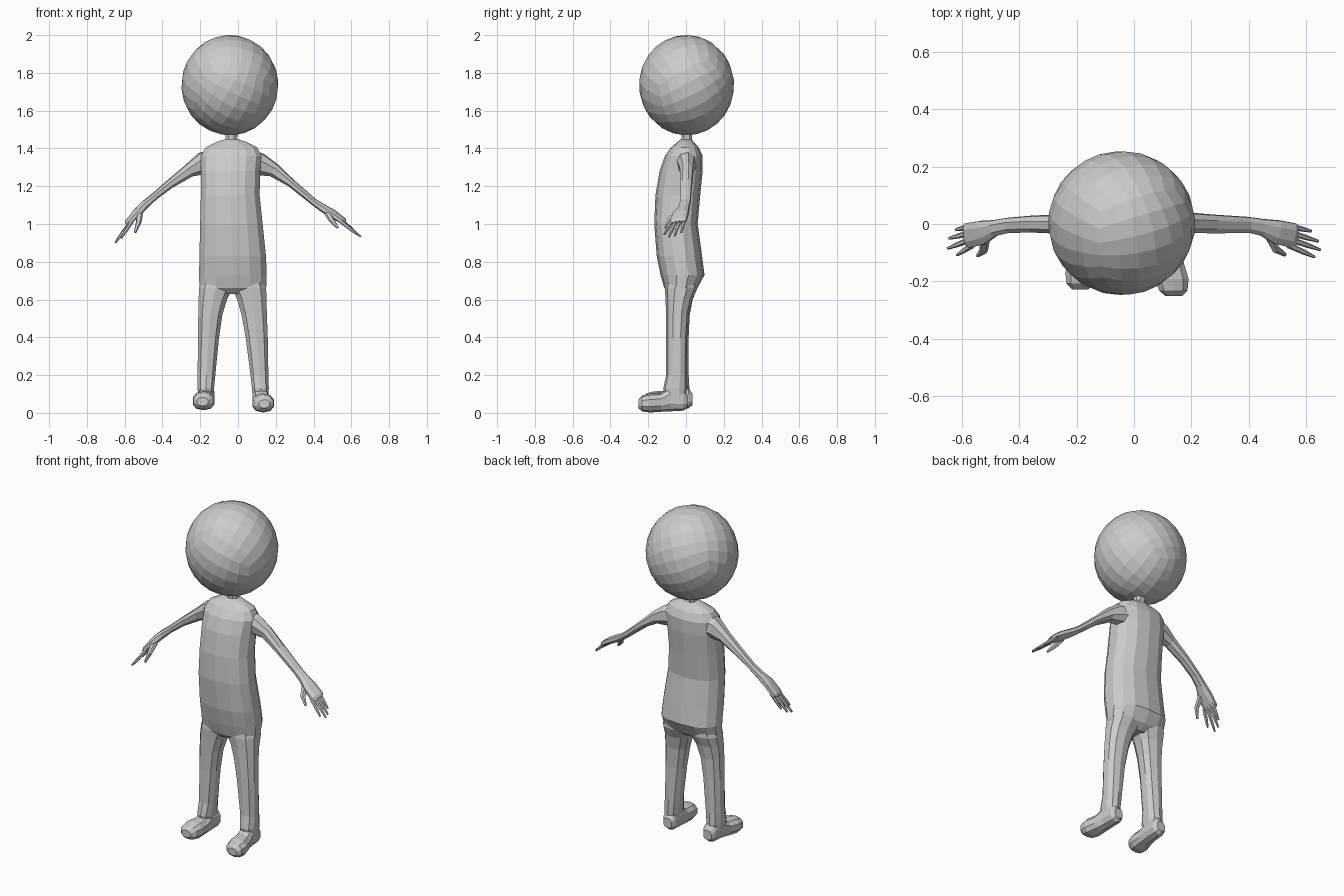
import bpy, bmesh
from math import sin, cos, pi, tan, copysign
from mathutils import Vector, Euler


def make_object(name, bm):
    bmesh.ops.recalc_face_normals(bm, faces=bm.faces)
    me = bpy.data.meshes.new(name)
    bm.to_mesh(me)
    bm.free()
    ob = bpy.data.objects.new(name, me)
    bpy.context.collection.objects.link(ob)
    return ob


def loft(name, rings, n=10, power=0.85):
    """Skin rings of (centre, u, v) into a closed, flat-faced solid."""
    bm = bmesh.new()
    loops = []
    for c, u, v in rings:
        loop = []
        for i in range(n):
            a = 2 * pi * (i + 0.5) / n
            ca, sa = (copysign(abs(t) ** power, t) for t in (cos(a), sin(a)))
            loop.append(bm.verts.new(Vector(c) + u * ca + v * sa))
        loops.append(loop)
    for a, b in zip(loops, loops[1:]):
        for i in range(n):
            j = (i + 1) % n
            bm.faces.new((a[i], a[j], b[j], b[i]))
    bm.faces.new(loops[0])
    bm.faces.new(loops[-1])
    return make_object(name, bm)


def column(name, rows, n=12, power=0.85):
    """Rows of (z, x0, x1, y0, y1)."""
    return loft(name, [(((x0 + x1) / 2, (y0 + y1) / 2, z), Vector(((x1 - x0) / 2, 0, 0)),
                        Vector((0, (y1 - y0) / 2, 0))) for z, x0, x1, y0, y1 in rows], n, power)


def limb(name, pts, n=8, side=Vector((0, 1, 0.2))):
    """Points of (x, y, z, thickness radius, sideways radius)."""
    ps = [Vector(p[:3]) for p in pts]
    rings = []
    for i, p in enumerate(pts):
        t = (ps[min(i + 1, len(ps) - 1)] - ps[max(i - 1, 0)]).normalized()
        v = (side - t * side.dot(t)).normalized()
        rings.append((ps[i], t.cross(v) * p[3], v * p[4]))
    return loft(name, rings, n)


parts = []

# torso with sloping shoulders and rounded seat
torso = column("body", [
    (0.63, -0.17, 0.11, -0.085, 0.02),
    (0.66, -0.208, 0.153, -0.115, 0.06),
    (0.73, -0.21, 0.156, -0.135, 0.098),
    (0.83, -0.208, 0.152, -0.155, 0.085),
    (1.0, -0.204, 0.134, -0.168, 0.062),
    (1.15, -0.2, 0.118, -0.162, 0.075),
    (1.28, -0.2, 0.12, -0.14, 0.088),
    (1.36, -0.2, 0.128, -0.112, 0.088),
    (1.405, -0.175, 0.105, -0.08, 0.068),
    (1.435, -0.115, 0.045, -0.045, 0.04),
    (1.447, -0.075, 0.005, -0.03, 0.032)], 14)

# neck
parts.append(column("neck", [(1.40, -0.075, 0.005, -0.03, 0.035),
                             (1.455, -0.068, -0.002, -0.026, 0.034),
                             (1.50, -0.072, 0.0, -0.03, 0.036)], 8))

# legs: rows of (z, outer x, inner x, front y, back y)
for name, rows in {
    "left_leg": [(0.06, -0.21, -0.13, -0.10, 0.015), (0.13, -0.216, -0.125, -0.115, 0.018),
                 (0.2, -0.216, -0.118, -0.10, 0.014), (0.4, -0.214, -0.098, -0.10, 0.014),
                 (0.52, -0.213, -0.08, -0.105, 0.02), (0.6, -0.212, -0.055, -0.108, 0.035),
                 (0.66, -0.209, -0.026, -0.112, 0.06), (0.74, -0.18, -0.03, -0.10, 0.06)],
    "right_leg": [(0.06, 0.08, 0.16, -0.11, 0.0), (0.13, 0.072, 0.165, -0.12, 0.004),
                  (0.2, 0.064, 0.163, -0.105, 0.004), (0.4, 0.038, 0.16, -0.105, 0.006),
                  (0.52, 0.016, 0.156, -0.106, 0.015), (0.6, -0.008, 0.154, -0.108, 0.032),
                  (0.66, -0.034, 0.153, -0.112, 0.06), (0.74, -0.03, 0.13, -0.10, 0.06)],
}.items():
    parts.append(column(name, rows, 10))

# feet: heel to toe rows of (y, x shift, half width, z0, z1)
foot_rows = [(0.012, 0.0, 0.028, 0.03, 0.09), (-0.01, 0.0, 0.042, 0.012, 0.12),
             (-0.08, 0.002, 0.045, 0.008, 0.14), (-0.13, 0.008, 0.05, 0.006, 0.105),
             (-0.19, 0.016, 0.06, 0.002, 0.102), (-0.23, 0.02, 0.052, 0.008, 0.092),
             (-0.25, 0.022, 0.03, 0.025, 0.07)]
for name, x, dy, lift, s in (("left_foot", -0.166, 0.022, 0.012, -1), ("right_foot", 0.117, -0.002, 0.0, 1)):
    parts.append(loft(name, [((x + s * dx, y + dy, (z0 + z1) / 2 + lift), Vector((w, 0, 0)),
                              Vector((0, 0, (z1 - z0) / 2))) for y, dx, w, z0, z1 in foot_rows], 10))

# arms running out into flat palms
arms = {
    "left": [(-0.12, 0, 1.33, .07, .06), (-0.19, 0, 1.32, .06, .048), (-0.26, 0, 1.282, .036, .034),
             (-0.36, 0, 1.212, .024, .03), (-0.44, -0.005, 1.148, .019, .028), (-0.49, -0.015, 1.105, .022, .03),
             (-0.53, -0.03, 1.065, .022, .044), (-0.58, -0.04, 1.01, .016, .046), (-0.59, -0.04, 0.998, .009, .036)],
    "right": [(0.05, 0, 1.33, .07, .06), (0.12, 0.003, 1.315, .06, .048), (0.19, 0.005, 1.285, .038, .036),
              (0.28, 0, 1.218, .022, .034), (0.40, -0.003, 1.118, .018, .029), (0.45, -0.012, 1.084, .021, .031),
              (0.50, -0.028, 1.054, .022, .044), (0.555, -0.04, 1.018, .016, .046), (0.568, -0.04, 1.008, .009, .036)],
}
# fingertips, first at the back; thumb as base and tip
tips = {
    "left": [(-0.622, -0.02, 0.935), (-0.645, -0.05, 0.91), (-0.65, -0.085, 0.90), (-0.618, -0.108, 0.925)],
    "right": [(0.618, -0.025, 0.955), (0.643, -0.06, 0.938), (0.65, -0.09, 0.932), (0.63, -0.115, 0.945)],
}
thumbs = {"left": [(-0.52, -0.05, 1.06), (-0.525, -0.092, 1.01), (-0.545, -0.11, 0.955)],
          "right": [(0.475, -0.045, 1.055), (0.495, -0.088, 1.02), (0.528, -0.108, 0.98)]}
for side in arms:
    parts.append(limb(side + "_arm", arms[side], 8))
    px, py, pz = arms[side][-2][:3]
    for k, tip in enumerate(tips[side]):
        base = Vector((px * 0.97, py + 0.034 - 0.0225 * k, pz + 0.014 - 0.005 * k))
        tip = Vector(tip)
        parts.append(limb(side + "_finger", [(*base, .010, .011), (*base.lerp(tip, 0.6), .009, .009),
                                             (*tip, .005, .005)], 6))
    a, b, c = thumbs[side]
    parts.append(limb(side + "_thumb", [(*a, .016, .018), (*b, .013, .015), (*c, .006, .007)], 6,
                      Vector((1, 0, 0.2))))

# merge the parts into one body
bpy.context.view_layer.objects.active = torso
for p in parts:
    mod = torso.modifiers.new("join", "BOOLEAN")
    mod.operation = "UNION"
    mod.solver = "EXACT"
    mod.object = p
    bpy.ops.object.modifier_apply(modifier=mod.name)
    bpy.data.objects.remove(p)

# round head: faceted ball made of quads, turned off-axis
bm = bmesh.new()
bmesh.ops.create_cube(bm, size=2)
bmesh.ops.subdivide_edges(bm, edges=bm.edges[:], cuts=5, use_grid_fill=True)
turn = Euler((0.5, 0.4, 0.3)).to_matrix()
for v in bm.verts:
    q = Vector([tan(t * pi / 4) for t in v.co]).normalized()
    q = turn @ q
    v.co = Vector((-0.043 + 0.257 * q.x, 0.003 + 0.252 * q.y, 1.735 + 0.266 * q.z))
make_object("head", bm)
